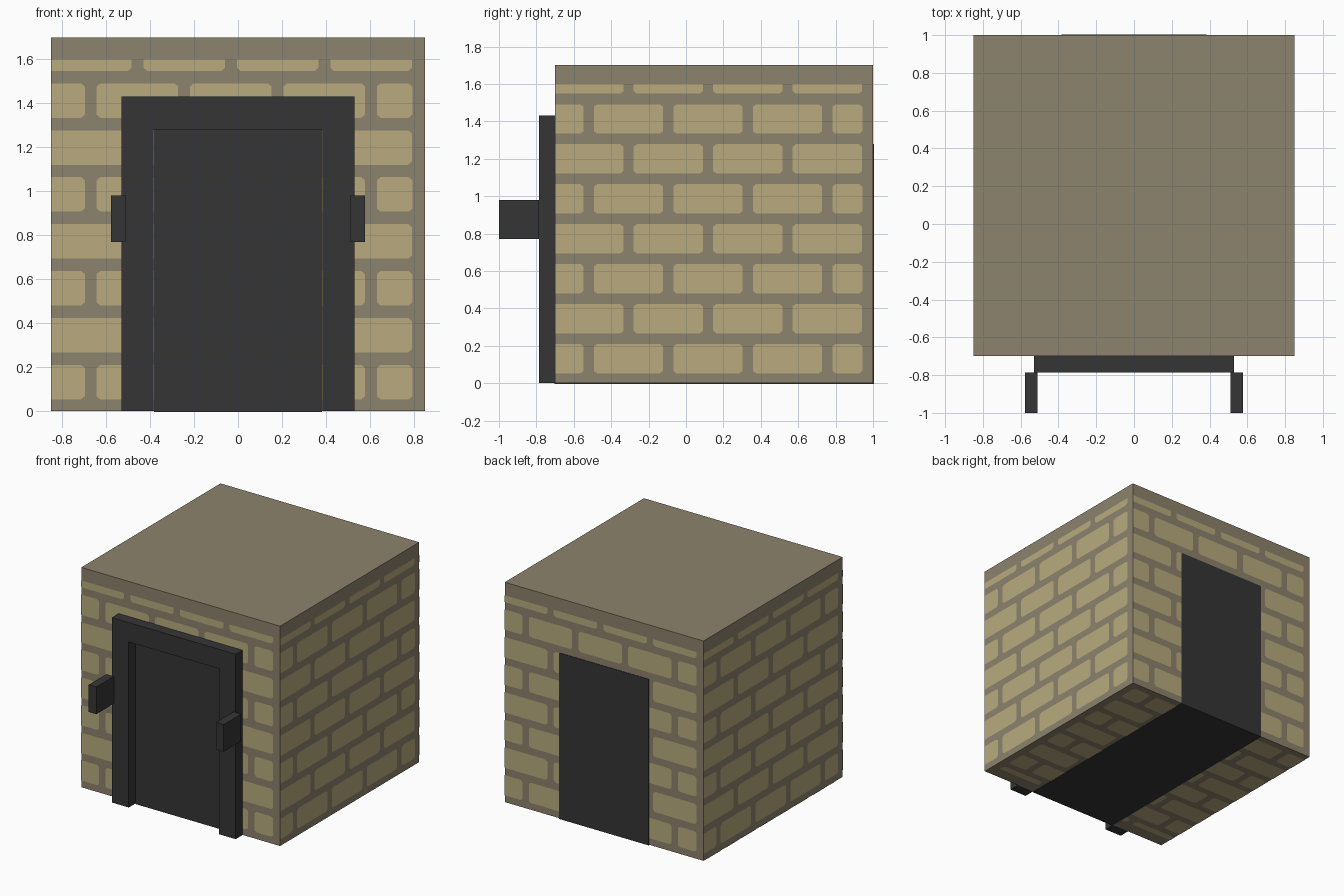
import bpy
import bmesh
from mathutils import Vector

cube = bpy.data.objects.get("Cube")
if cube:
    bpy.data.objects.remove(cube)


def material(name, rgb):
    m = bpy.data.materials.new(name)
    m.use_nodes = True
    m.diffuse_color = (*rgb, 1)
    bsdf = next(n for n in m.node_tree.nodes if n.type == "BSDF_PRINCIPLED")
    bsdf.inputs["Base Color"].default_value = (*rgb, 1)
    bsdf.inputs["Roughness"].default_value = 0.9
    return m


MORTAR = material("brown mortar", (0.27, 0.227, 0.153))
BRICK = material("tan brick", (0.479, 0.407, 0.205))
DARK = material("charcoal metal", (0.036, 0.036, 0.036))


def finish(name, bm, mat):
    mesh = bpy.data.meshes.new(name)
    bm.to_mesh(mesh)
    bm.free()
    mesh.materials.append(mat)
    obj = bpy.data.objects.new(name, mesh)
    bpy.context.collection.objects.link(obj)
    return obj


def box(name, lo, hi, mat):
    bm = bmesh.new()
    bmesh.ops.create_cube(bm, size=1)
    lo, hi = Vector(lo), Vector(hi)
    for v in bm.verts:
        v.co = (lo + hi) / 2 + v.co * (hi - lo)
    return finish(name, bm, mat)


# Main block
SIZE, HALF = 1.7, 0.85
CENTRE = Vector((0, 0.15, HALF))
box("wall_block", (-HALF, -0.7, 0), (HALF, 1, SIZE), MORTAR)

# Brickwork: chamfered flat bricks in running bond on each wall and underneath
COURSE, BRICK_H, PITCH, BRICK_W = 0.2135, 0.157, 0.425, 0.371
FIRST, TOP, END, LIFT = 0.053, 1.6, 1.643, 0.002


def brick_outline(u0, u1, v0, v1):
    """Clip a brick to the wall and chamfer the corners that remain."""
    cu, cv = 0.017, 0.014
    a, b, t = max(u0, 0), min(u1, END), min(v1, TOP)
    left = u0 > 0
    top = v1 <= TOP
    pts = [(a + cu, v0), (b - cu, v0), (b, v0 + cv)]
    pts += [(b, t - cv), (b - cu, t)] if top else [(b, t)]
    if left:
        pts += [(a + cu, t), (a, t - cv)] if top else [(a, t)]
        pts += [(a, v0 + cv)]
    else:
        pts += [(a, t), (a, v0)]
    return pts


def brick_face(name, normal, up):
    normal, up = Vector(normal), Vector(up)
    right = up.cross(normal)
    origin = CENTRE + normal * (HALF + LIFT) - (right + up) * HALF
    bm = bmesh.new()
    for row in range(8):
        v0 = FIRST + row * COURSE
        shift = -0.005 if row % 2 else -0.218
        for col in range(5):
            u0 = shift + col * PITCH
            if u0 > END - 0.05:
                continue
            pts = brick_outline(u0, u0 + BRICK_W, v0, v0 + BRICK_H)
            bm.faces.new([bm.verts.new(origin + right * u + up * v) for u, v in pts])
    finish(name, bm, BRICK)


Z = (0, 0, 1)
brick_face("front_bricks", (0, -1, 0), Z)
brick_face("back_bricks", (0, 1, 0), Z)
brick_face("left_bricks", (1, 0, 0), Z)
brick_face("right_bricks", (-1, 0, 0), Z)
brick_face("underside_bricks", (0, 0, -1), (0, -1, 0))

# Dark passage running through the block, showing front, back and below
box("passage", (-0.383, -0.704, -0.004), (0.383, 1.004, 1.28), DARK)

# Door frame: one arch-shaped profile pulled forward
bm = bmesh.new()
outer, inner, head, lintel = 0.53, 0.385, 1.43, 1.28
profile = [(-outer, 0), (-inner, 0), (-inner, lintel), (inner, lintel),
           (inner, 0), (outer, 0), (outer, head), (-outer, head)]
face = bm.faces.new([bm.verts.new((x, -0.785, z)) for x, z in profile])
ext = bmesh.ops.extrude_face_region(bm, geom=[face])
for v in ext["geom"]:
    if isinstance(v, bmesh.types.BMVert):
        v.co.y = -0.7
bmesh.ops.recalc_face_normals(bm, faces=bm.faces)
finish("door_frame", bm, DARK)

# Side brackets
for side, s in (("left", 1), ("right", -1)):
    x0, x1 = sorted((s * 0.512, s * 0.577))
    box(side + "_bracket", (x0, -1, 0.77), (x1, -0.785, 0.98), DARK)
